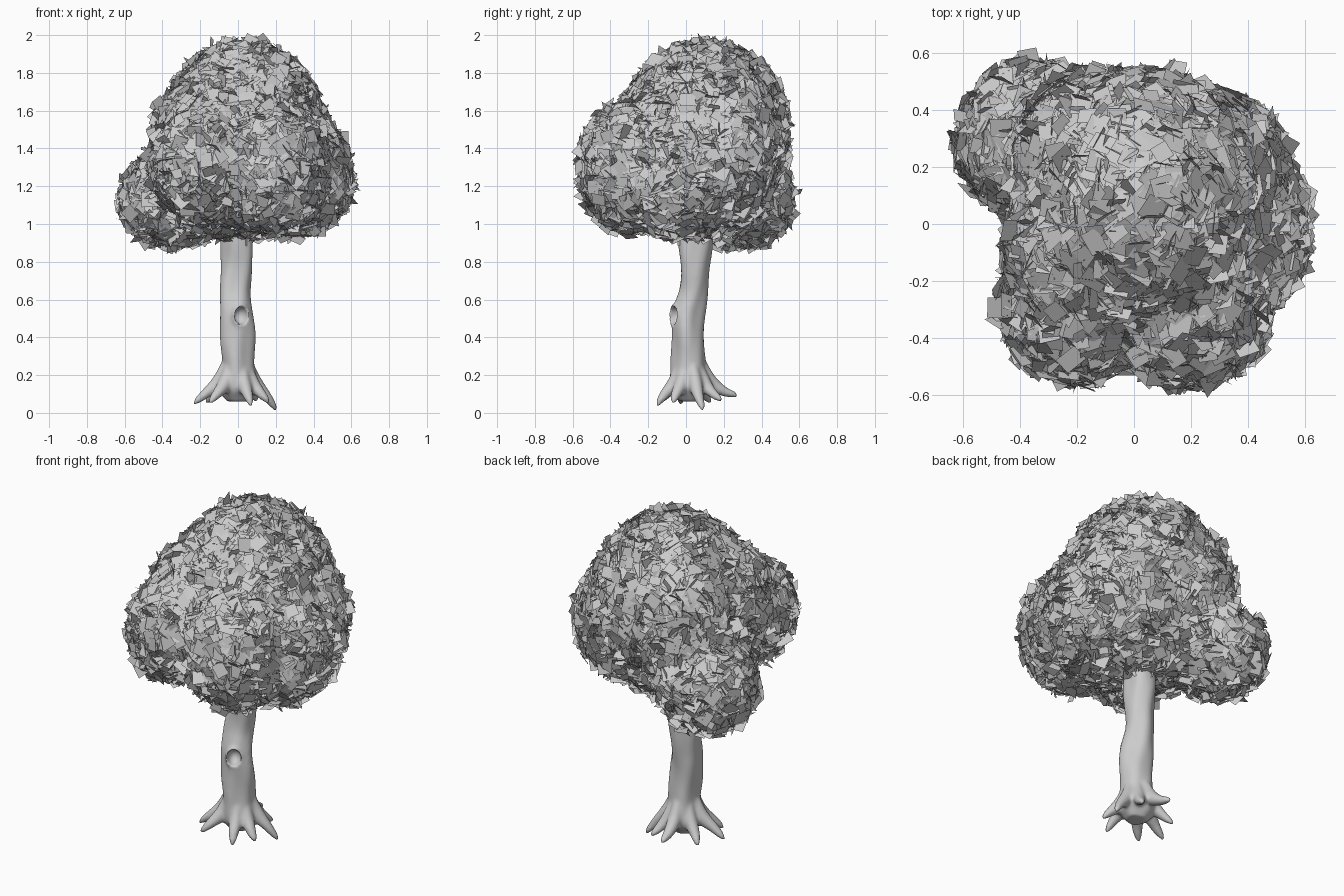
import bpy, bmesh, math, random
from mathutils import Vector, Matrix

if "Cube" in bpy.data.objects:
    bpy.data.objects.remove(bpy.data.objects["Cube"])

random.seed(4)


def new_object(name, bm):
    mesh = bpy.data.meshes.new(name)
    bm.normal_update()
    bm.to_mesh(mesh)
    bm.free()
    ob = bpy.data.objects.new(name, mesh)
    bpy.context.collection.objects.link(ob)
    return ob


def add_mod(ob, kind, **settings):
    m = ob.modifiers.new(kind.lower(), kind)
    for key, value in settings.items():
        setattr(m, key, value)


def bake(ob):
    """Replace the mesh by its modified result."""
    dg = bpy.context.evaluated_depsgraph_get()
    mesh = bpy.data.meshes.new_from_object(ob.evaluated_get(dg))
    ob.modifiers.clear()
    ob.data = mesh


def ellipsoid(bm, centre, radii, sub=4, turn=0.0):
    mat = Matrix.Translation(centre) @ Matrix.Rotation(turn, 4, 'Z') @ Matrix.Diagonal((*radii, 1))
    bmesh.ops.create_icosphere(bm, subdivisions=sub, radius=1, matrix=mat)


def smooth_path(keys, steps):
    """Catmull-Rom through (x, y, z, rx, ry) keys."""
    k = [Vector(p) for p in keys]
    k = [k[0] * 2 - k[1]] + k + [k[-1] * 2 - k[-2]]
    out = []
    for i in range(1, len(k) - 2):
        a, b, c, d = k[i - 1:i + 3]
        for s in range(steps):
            t = s / steps
            out.append(0.5 * (2 * b + (c - a) * t + (2 * a - 5 * b + 4 * c - d) * t * t
                              + (3 * b - a - 3 * c + d) * t ** 3))
    return out + [k[-2]]


def tube(bm, keys, steps=6, sides=32, lump=0.0):
    pts = smooth_path(keys, steps)
    rings = []
    for i, p in enumerate(pts):
        q0, q1 = pts[max(i - 1, 0)], pts[min(i + 1, len(pts) - 1)]
        tan = Vector((q1 - q0)[:3]).normalized()
        ref = Vector((0, 1, 0)) if tan.z > 0.9 else Vector((0, 0, 1))
        u = ref.cross(tan).normalized()
        v = tan.cross(u)
        ring = []
        for s in range(sides):
            a = math.tau * s / sides
            w = 1 + lump * (math.sin(3 * a + 5 * p[2]) + 0.7 * math.sin(5 * a - 9 * p[2])
                            + 0.8 * math.sin(2 * a + 19 * p[2]))
            ring.append(bm.verts.new(Vector(p[:3]) + u * (p[3] * w * math.cos(a))
                                     + v * (p[4] * w * math.sin(a))))
        rings.append(ring)
    for r0, r1 in zip(rings, rings[1:]):
        for s in range(sides):
            t = (s + 1) % sides
            bm.faces.new((r0[s], r0[t], r1[t], r1[s]))
    bm.faces.new(rings[0][::-1])
    bm.faces.new(rings[-1])


# trunk
bm = bmesh.new()
tube(bm, [(0.0, 0.02, 0.06, .055, .055), (0.0, 0.02, 0.13, .1, .1),
          (0.0, 0.015, 0.25, .088, .09), (-.005, 0.01, 0.40, .09, .088),
          (-.012, 0.012, 0.52, .088, .086), (-.015, 0.035, 0.64, .083, .076),
          (-.005, 0.045, 0.76, .08, .078), (-.003, 0.05, 0.92, .088, .09),
          (0.0, 0.05, 1.2, .085, .085)], lump=0.05)
# roots: tip x, y, z
for x, y, z in [(.205, .09, .01), (-.235, -.03, .045), (-.15, -.14, .05), (.07, -.155, .035),
                (-.03, .275, .085), (-.17, .13, .05), (.165, -.07, .05), (.1, .19, .06)]:
    tube(bm, [(x * .28, .01 + y * .28, .26, .025, .025), (x * .42, .01 + y * .42, .165, .038, .042),
              (x * .72, y * .72, z * .3 + .09, .03, .028),
              (x * .9, y * .9, z * .75 + .035, .02, .019), (x, y, z, .008, .008)], sides=12)
# raised lip around the hollow, which faces front right
out = Vector((.5, -.87, 0))
side = Vector((.87, .5, 0))
mouth = Vector((.02, -.068, .515))
for i in range(16):
    a = math.tau * i / 16
    p = mouth + side * (.037 * math.cos(a)) + Vector((0, 0, .05 * math.sin(a))) - out * .008
    ellipsoid(bm, p, (.015, .015, .015), 2)
trunk = new_object("trunk", bm)

bm = bmesh.new()
ellipsoid(bm, mouth, (.039, .055, .048), turn=math.atan2(.5, .87))
cutter = new_object("hollow_cutter", bm)
cutter.hide_render = True
add_mod(trunk, 'REMESH', mode='VOXEL', voxel_size=.009)
add_mod(trunk, 'SMOOTH', factor=.5, iterations=4)
add_mod(trunk, 'BOOLEAN', operation='DIFFERENCE', object=cutter, solver='EXACT')
add_mod(trunk, 'REMESH', mode='VOXEL', voxel_size=.008)
add_mod(trunk, 'SMOOTH', factor=.5, iterations=3)
bake(trunk)
bpy.data.objects.remove(cutter)
for p in trunk.data.polygons:
    p.use_smooth = True

# crown volume, a guide for the leaf cards
bm = bmesh.new()
for centre, radii in [((.03, .1, 1.5), (.41, .43, .46)), ((-.35, .29, 1.13), (.265, .27, .25)),
                      ((.31, -.02, 1.25), (.29, .33, .31)), ((-.21, -.29, 1.32), (.25, .26, .29)),
                      ((.19, -.29, 1.30), (.28, .27, .34)), ((.22, .21, 1.35), (.31, .26, .36)),
                      ((-.12, -.08, 1.47), (.33, .31, .30)), ((-.11, .25, 1.45), (.31, .28, .35)),
                      ((0, .03, 1.14), (.38, .38, .21))]:
    ellipsoid(bm, centre, radii)
guide = new_object("crown_guide", bm)
add_mod(guide, 'REMESH', mode='VOXEL', voxel_size=.034)
add_mod(guide, 'SMOOTH', factor=.5, iterations=6)
bake(guide)

# leaf cards scattered over the crown, most lying flat and some standing up
bm = bmesh.new()
for vert in guide.data.vertices:
    n = vert.normal
    for layer in range(2):
        jitter = Vector([random.uniform(-.02, .02) for _ in range(3)])
        pos = vert.co + jitter - n * (random.uniform(-.01, .015) + .03 * layer)
        spread = .22 if random.random() < .65 else 1.0
        face = (n + Vector([random.gauss(0, spread) for _ in range(3)])).normalized()
        rot = face.to_track_quat('Z', 'Y').to_matrix() @ Matrix.Rotation(random.uniform(0, math.tau), 3, 'Z')
        h = random.uniform(.03, .045)
        w = h * random.uniform(.75, 1)
        bm.faces.new([bm.verts.new(pos + rot @ Vector((sx * w, sy * h, 0)))
                      for sx, sy in ((-1, -1), (1, -1), (1, 1), (-1, 1))])
new_object("leaves", bm)
bpy.data.objects.remove(guide)
